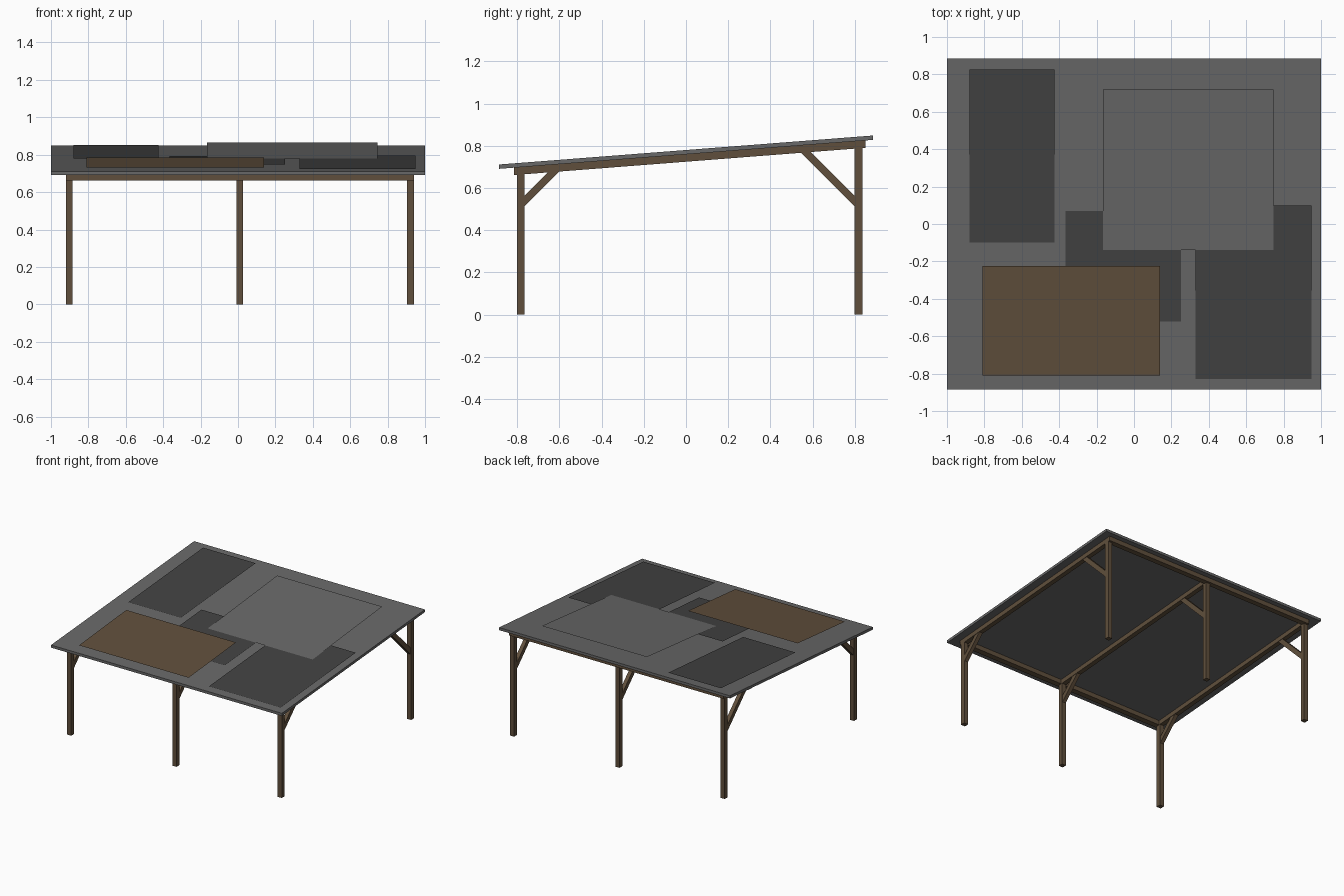
import bpy, bmesh

if "Cube" in bpy.data.objects:
    bpy.data.objects.remove(bpy.data.objects["Cube"])

def material(name, rgb):
    m = bpy.data.materials.new(name)
    m.diffuse_color = (*rgb, 1.0)
    m.use_nodes = True
    m.node_tree.nodes["Principled BSDF"].inputs["Base Color"].default_value = m.diffuse_color
    return m

ROOF = material("grey roofing", (0.138, 0.138, 0.138))
DARK = material("dark roofing", (0.055, 0.055, 0.055))
WOOD = material("brown timber", (0.117, 0.078, 0.045))

THICK, BEAM, HALF = 0.0205, 0.035, 0.018

def top(y):
    """Height of the sloping roof surface."""
    return 0.78 + 0.0775 * y

def under(y):
    return top(y) - THICK

def add(name, bm, mat):
    bmesh.ops.recalc_face_normals(bm, faces=bm.faces)
    me = bpy.data.meshes.new(name)
    bm.to_mesh(me)
    bm.free()
    me.materials.append(mat)
    ob = bpy.data.objects.new(name, me)
    bpy.context.collection.objects.link(ob)

def prism(name, profile, x0, x1, mat):
    """Extrude a (y, z) outline from x0 to x1."""
    bm = bmesh.new()
    face = bm.faces.new([bm.verts.new((x0, y, z)) for y, z in profile])
    ext = bmesh.ops.extrude_face_region(bm, geom=[face])
    moved = [g for g in ext["geom"] if isinstance(g, bmesh.types.BMVert)]
    bmesh.ops.translate(bm, verts=moved, vec=(x1 - x0, 0, 0))
    add(name, bm, mat)

def sloped(y0, y1, high, low):
    """Outline following the roof slope between two offsets below it."""
    return [(y0, top(y0) - high), (y1, top(y1) - high),
            (y1, top(y1) - low), (y0, top(y0) - low)]

# Roof sheet
prism("roof", sloped(-0.885, 0.885, 0, THICK), -1, 1, ROOF)

# Cross beams along the front and back
for label, y0, y1 in (("front", -0.815, -0.775), ("back", 0.812, 0.85)):
    prism(label + "_beam", sloped(y0, y1, THICK, THICK + BEAM), -0.92, 0.94, WOOD)

# Three frames: rafter, two posts and two diagonal braces each
for side, x in (("left", -0.902), ("middle", 0.01), ("right", 0.922)):
    prism(side + "_rafter", sloped(-0.815, 0.85, THICK, THICK + BEAM),
          x - HALF, x + HALF, WOOD)
    for label, y0, y1 in (("front", -0.801, -0.765), ("back", 0.799, 0.835)):
        prism(f"{side}_{label}_post",
              [(y0, 0), (y1, 0), (y1, under(y1)), (y0, under(y0))],
              x - HALF, x + HALF, WOOD)
    for label, y, d, reach in (("front", -0.768, 1, 0.175), ("back", 0.802, -1, 0.265)):
        prism(f"{side}_{label}_brace",
              [(y, 0.51), (y + d * reach, 0.51 + reach),
               (y + d * (reach - 0.05), 0.51 + reach), (y, 0.56)],
              x - 0.015, x + 0.015, WOOD)

# Loose patch sheets lying on the roof: x range, y range, lift at front and back
for name, x0, x1, y0, y1, lift0, lift1, mat in (
        ("left_patch", -0.88, -0.425, -0.10, 0.825, 0.007, 0.009, DARK),
        ("right_patch", 0.33, 0.95, -0.83, 0.10, 0.007, 0.009, DARK),
        ("centre_patch", -0.365, 0.25, -0.52, 0.07, 0.008, 0.008, DARK),
        ("timber_patch", -0.81, 0.14, -0.81, -0.225, 0.014, 0.022, WOOD),
        ("large_patch", -0.165, 0.745, -0.14, 0.72, 0.011, 0.030, ROOF)):
    bm = bmesh.new()
    corners = ((x0, y0, lift0), (x1, y0, lift0), (x1, y1, lift1), (x0, y1, lift1))
    bm.faces.new([bm.verts.new((x, y, top(y) + lift)) for x, y, lift in corners])
    bm.normal_update()
    if bm.faces[:][0].normal.z < 0:
        bmesh.ops.reverse_faces(bm, faces=bm.faces[:])
    me = bpy.data.meshes.new(name)
    bm.to_mesh(me)
    bm.free()
    me.materials.append(mat)
    bpy.context.collection.objects.link(bpy.data.objects.new(name, me))
